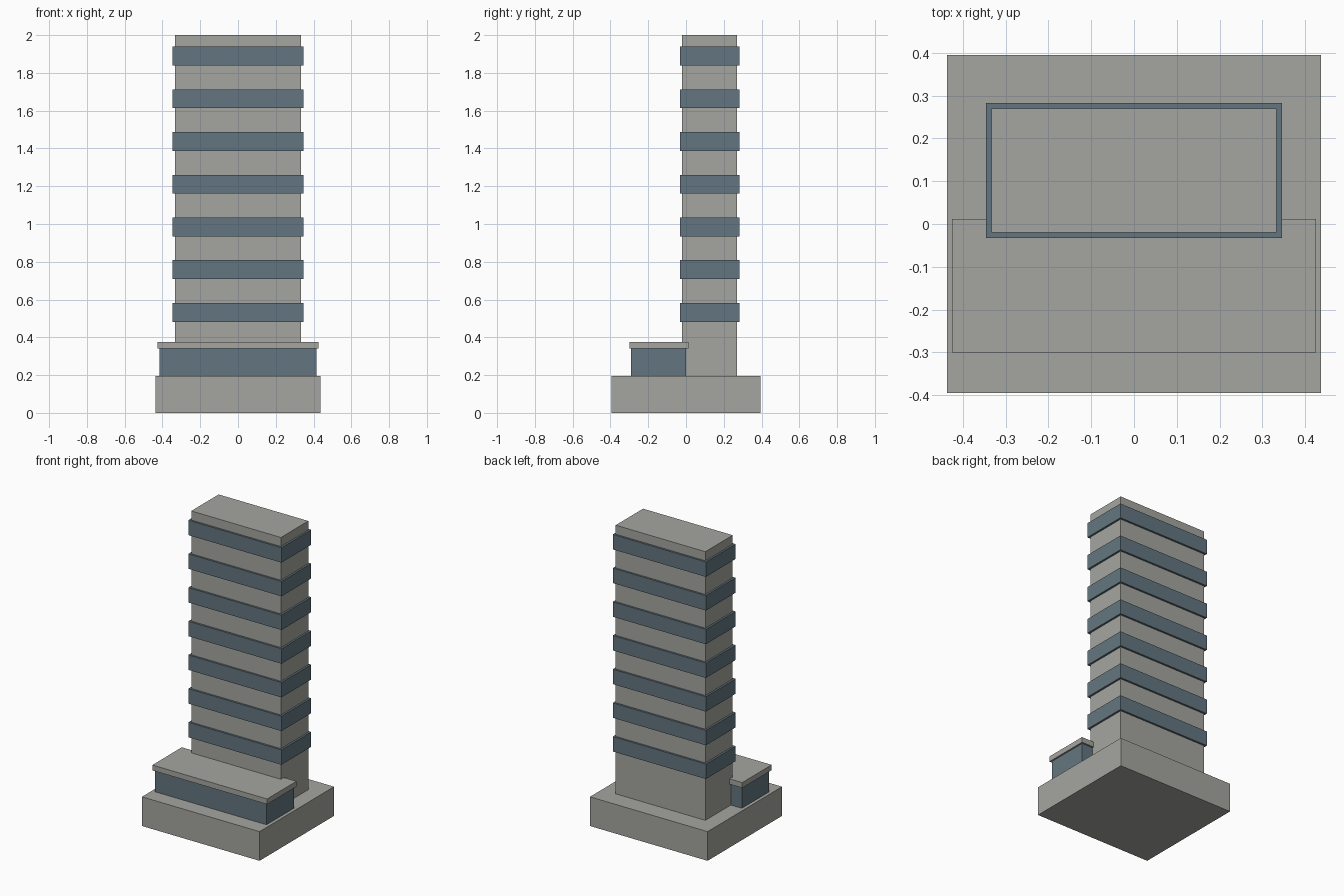
import bpy
import bmesh
from mathutils import Vector

if "Cube" in bpy.data.objects:
    bpy.data.objects.remove(bpy.data.objects["Cube"], do_unlink=True)


def make_material(name, rgb):
    mat = bpy.data.materials.new(name)
    mat.use_nodes = True
    mat.diffuse_color = (*rgb, 1)
    mat.node_tree.nodes["Principled BSDF"].inputs["Base Color"].default_value = (*rgb, 1)
    return mat


concrete = make_material("warm_grey_concrete", (0.376, 0.376, 0.35))
glass = make_material("slate_blue_glass", (0.127, 0.18, 0.216))


def box(name, half_width, y_range, z_range, mat):
    """Box centred on x, spanning the given y and z ranges."""
    (y0, y1), (z0, z1) = y_range, z_range
    bm = bmesh.new()
    bmesh.ops.create_cube(bm, size=1)
    bmesh.ops.scale(bm, vec=(2 * half_width, y1 - y0, z1 - z0), verts=bm.verts)
    bmesh.ops.translate(bm, vec=Vector((0, (y0 + y1) / 2, (z0 + z1) / 2)), verts=bm.verts)
    mesh = bpy.data.meshes.new(name)
    bm.to_mesh(mesh)
    bm.free()
    mesh.materials.append(mat)
    obj = bpy.data.objects.new(name, mesh)
    bpy.context.collection.objects.link(obj)
    return obj


base_top = 0.196
lobby_top = 0.34

# Ground plinth
box("plinth", 0.437, (-0.395, 0.395), (0, base_top), concrete)

# Glazed entrance hall with overhanging roof slab
box("lobby", 0.415, (-0.29, 0.0), (base_top, lobby_top), glass)
box("lobby_roof", 0.426, (-0.30, 0.012), (lobby_top, 0.376), concrete)

# Tower shaft
tower_y = (-0.02, 0.27)
box("tower", 0.333, tower_y, (base_top, 2.0), concrete)

# Projecting window bands, one per storey
overhang = 0.013
for i in range(7):
    z = 0.482 + i * 0.2262
    box(f"window_band_{i + 1}", 0.333 + overhang,
        (tower_y[0] - overhang, tower_y[1] + overhang), (z, z + 0.1), glass)
